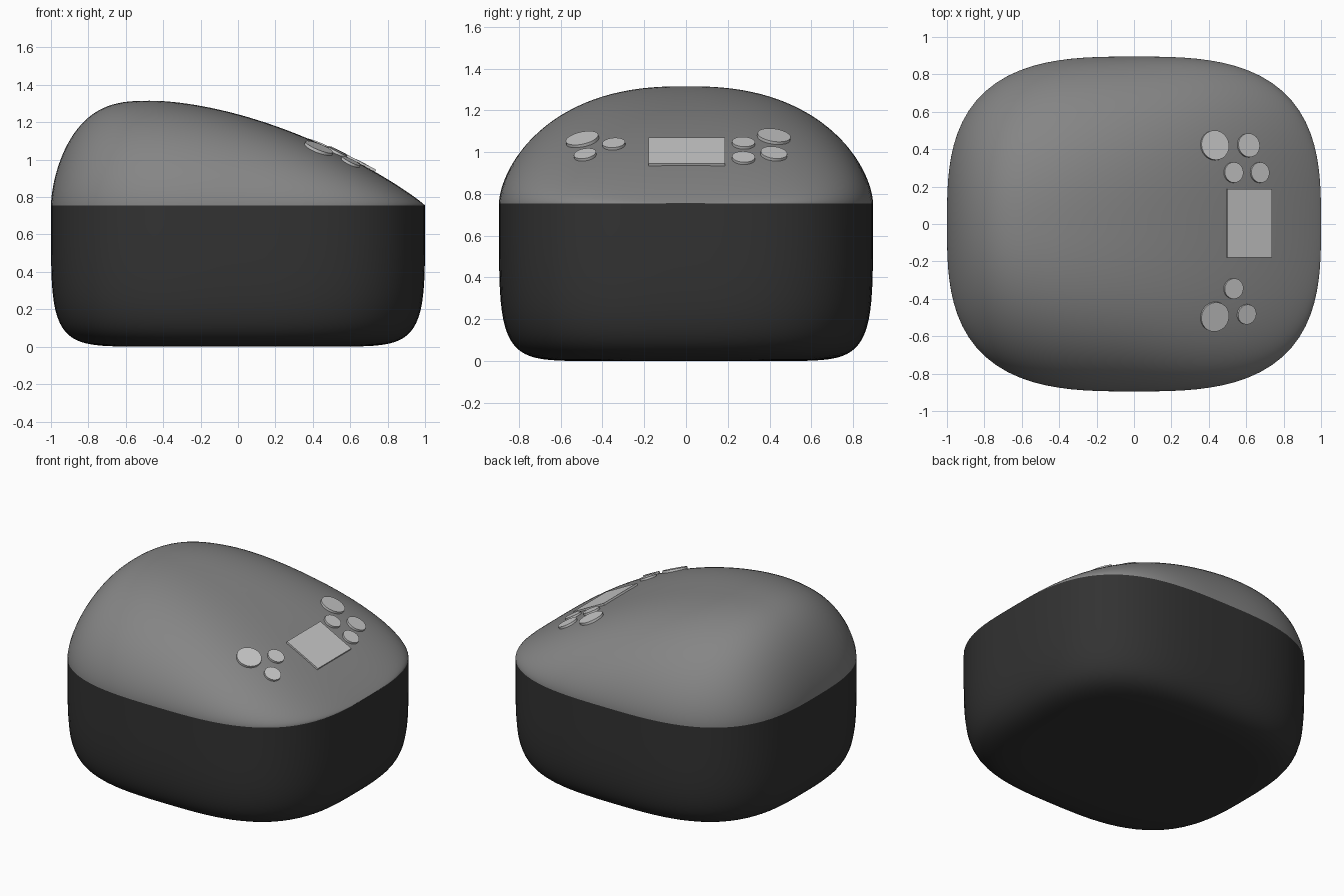
import bpy, bmesh, math
from mathutils import Vector, Matrix

if "Cube" in bpy.data.objects:
    bpy.data.objects.remove(bpy.data.objects["Cube"])

SEAM, HALF_Y, SEG = 0.755, 0.895, 96


def material(name, v):
    m = bpy.data.materials.new(name)
    m.diffuse_color = (v, v, v, 1)
    m.use_nodes = True
    m.node_tree.nodes["Principled BSDF"].inputs["Base Color"].default_value = m.diffuse_color
    return m


dark = material("dark charcoal", 0.032)
grey = material("mid grey", 0.235)
pale = material("pale grey", 0.58)


def finish(bm, name, mat, angle):
    bmesh.ops.recalc_face_normals(bm, faces=bm.faces)
    me = bpy.data.meshes.new(name)
    bm.to_mesh(me)
    bm.free()
    me.materials.append(mat)
    ob = bpy.data.objects.new(name, me)
    bpy.context.collection.objects.link(ob)
    bpy.ops.object.select_all(action='DESELECT')
    ob.select_set(True)
    bpy.context.view_layer.objects.active = ob
    bpy.ops.object.shade_smooth_by_angle(angle=math.radians(angle))
    return ob


# Rounded-square plan outline
def outline(i):
    a = 2 * math.pi * i / SEG
    c, s = math.cos(a), math.sin(a)
    r = (abs(c) ** 3 + abs(s) ** 3) ** (-1 / 3)
    return r * c, r * s * HALF_Y


# Height of the sloping lid above the plan
def lid_z(x, y):
    if x < -0.46:
        u = min(1, (-0.46 - x) / 0.54)
        f = (1 - u ** 3) ** 0.61
    else:
        u = min(1, (x + 0.46) / 1.46)
        f = (1 - u ** 1.7) ** 0.92
    half = HALF_Y * max(1e-9, 1 - abs(x) ** 3) ** (1 / 3)
    t = min(1, abs(y) / half)
    g = (1 - t ** (2.9 + 0.9 * x)) ** 0.6
    return SEAM + (1.315 - SEAM) * f * g


# Rings of points joined into a skin, closed by a centre point
def skin(rings, centre):
    bm = bmesh.new()
    rows = [[bm.verts.new(p) for p in ring] for ring in rings]
    mid = bm.verts.new(centre)
    for i in range(SEG):
        k = (i + 1) % SEG
        bm.faces.new((mid, rows[0][i], rows[0][k]))
        for a, b in zip(rows, rows[1:]):
            bm.faces.new((a[i], b[i], b[k], a[k]))
    return bm


# Dark lower body
rings = []
for j in range(1, 29):
    z = SEAM * (j / 28) ** 4
    s = (1 - (1 - z / SEAM) ** 5) ** 0.095
    rings.append([(x * s, y * s, z) for x, y in map(outline, range(SEG))])
finish(skin(rings, (0, 0, 0)), "lower_body", dark, 60)

# Grey sloping lid
rings = []
for j in range(1, 41):
    s = 1 - (1 - j / 40) ** 2
    ring = []
    for x, y in map(outline, range(SEG)):
        z = SEAM if j == 40 else lid_z(x * s, y * s)
        ring.append((x * s, y * s, z))
    rings.append(ring)
finish(skin(rings, (0, 0, lid_z(0, 0))), "lid", grey, 80)


# Frame on the lid surface, z along the normal
def lid_frame(x, y):
    e = 0.03
    tx = Vector((2 * e, 0, lid_z(x + e, y) - lid_z(x - e, y))).normalized()
    ty = Vector((0, 2 * e, lid_z(x, y + e) - lid_z(x, y - e)))
    n = tx.cross(ty).normalized()
    m = Matrix((tx, n.cross(tx), n)).transposed().to_4x4()
    return Matrix.Translation((x, y, lid_z(x, y))) @ m


# Display panel
bm = bmesh.new()
bmesh.ops.create_cube(bm, size=1, matrix=lid_frame(0.615, 0.004)
                      @ Matrix.Translation((0, 0, -0.008))
                      @ Matrix.Diagonal((0.268, 0.366, 0.036, 1)))
finish(bm, "display_panel", pale, 30)

# Round buttons on both sides of the display
buttons = [(0.43, 0.42, 0.08), (0.61, 0.42, 0.064), (0.53, 0.275, 0.055),
           (0.67, 0.275, 0.055), (0.53, -0.345, 0.055),
           (0.60, -0.482, 0.054), (0.43, -0.495, 0.08)]
for n, (x, y, r) in enumerate(buttons):
    bm = bmesh.new()
    bmesh.ops.create_cone(bm, cap_ends=True, segments=24, radius1=r, radius2=r,
                          depth=0.036, matrix=lid_frame(x, y)
                          @ Matrix.Translation((0, 0, -0.005)))
    finish(bm, "button_%d" % (n + 1), pale, 30)
